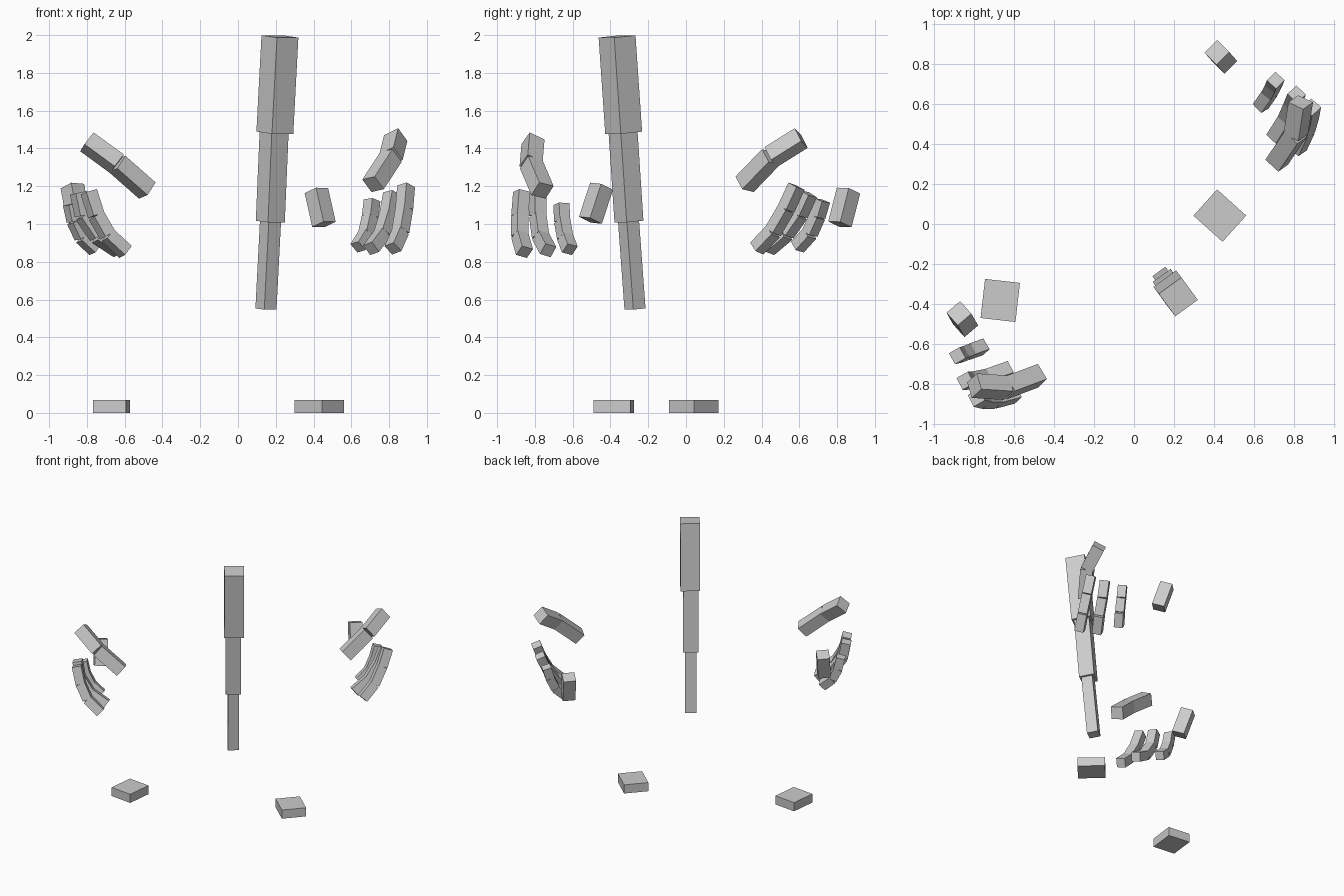
import bpy, bmesh
from mathutils import Vector, Matrix

grey = bpy.data.materials.new("plain_grey")
grey.diffuse_color = (0.6, 0.6, 0.6, 1)


def bar(name, a, b, width, side, depth=None):
    """Box running from point a to point b, with one cross axis near 'side'."""
    a, b = Vector(a), Vector(b)
    up = (b - a).normalized()
    side = Vector(side)
    side = (side - up * side.dot(up)).normalized()
    third = up.cross(side)
    rot = Matrix((side, third, up)).transposed().to_4x4()
    size = Matrix.Diagonal((width, depth or width, (b - a).length, 1))
    bm = bmesh.new()
    bmesh.ops.create_cube(bm, size=1, matrix=Matrix.Translation((a + b) / 2) @ rot @ size)
    mesh = bpy.data.meshes.new(name)
    bm.to_mesh(mesh)
    bm.free()
    mesh.materials.append(grey)
    bpy.context.collection.objects.link(bpy.data.objects.new(name, mesh))


def chain(name, points, width, side):
    """Row of boxes joining neighbouring points."""
    for i in range(len(points) - 1):
        bar(f"{name}_{i + 1}", points[i], points[i + 1], width, side)


# Leaning column of three square sections, thickest on top
column_side = (0.81, 0.59, 0)
bar("column_top", (0.195, -0.33, 1.483), (0.222, -0.365, 1.993), 0.14, column_side)
bar("column_middle", (0.171, -0.302, 1.013), (0.191, -0.333, 1.483), 0.11, column_side)
bar("column_bottom", (0.148, -0.27, 0.55), (0.172, -0.304, 1.013), 0.08, column_side)

# Flat foot blocks
bar("left_foot", (-0.67, -0.383, 0), (-0.67, -0.383, 0.068), 0.176, (0.993, -0.113, 0), 0.197)
bar("right_foot", (0.43, 0.042, 0), (0.43, 0.042, 0.068), 0.196, (0.743, -0.669, 0), 0.177)

# Left hand: thumb block, bent upper bar and three curled fingers
left_side = (0.42, -0.86, 0.28)
bar("left_thumb", (-0.843, -0.506, 1.02), (-0.877, -0.447, 1.2), 0.09, (0.64, -0.72, 0.3))
chain("left_upper_bar", [(-0.80, -0.81, 1.435), (-0.64, -0.82, 1.318), (-0.48, -0.76, 1.177)],
      0.09, left_side)
chain("left_front_finger", [(-0.79, -0.87, 1.17), (-0.75, -0.88, 1.045),
                            (-0.69, -0.88, 0.94), (-0.595, -0.855, 0.852)], 0.067, left_side)
chain("left_middle_finger", [(-0.845, -0.785, 1.165), (-0.82, -0.785, 1.045),
                             (-0.745, -0.77, 0.935), (-0.63, -0.73, 0.86)], 0.067, left_side)
chain("left_back_finger", [(-0.885, -0.66, 1.105), (-0.865, -0.655, 1.015),
                           (-0.825, -0.64, 0.93), (-0.755, -0.615, 0.865)], 0.063, left_side)

# Right hand: same parts, turned the other way
right_side = (0.74, -0.61, 0.3)
bar("right_thumb", (0.455, 0.815, 0.998), (0.415, 0.86, 1.177), 0.09, (0.7, -0.7, 0.3))
chain("right_upper_bar", [(0.835, 0.61, 1.455), (0.81, 0.45, 1.355), (0.715, 0.31, 1.21)],
      0.09, (0.82, -0.45, 0.36))
chain("right_front_finger", [(0.89, 0.585, 1.2), (0.88, 0.53, 1.08),
                             (0.86, 0.46, 0.96), (0.82, 0.375, 0.87)], 0.067, right_side)
chain("right_middle_finger", [(0.815, 0.65, 1.16), (0.795, 0.6, 1.05),
                              (0.765, 0.53, 0.95), (0.705, 0.435, 0.87)], 0.067, right_side)
chain("right_back_finger", [(0.71, 0.72, 1.125), (0.7, 0.695, 1.04),
                            (0.68, 0.655, 0.95), (0.635, 0.59, 0.878)], 0.063, right_side)
